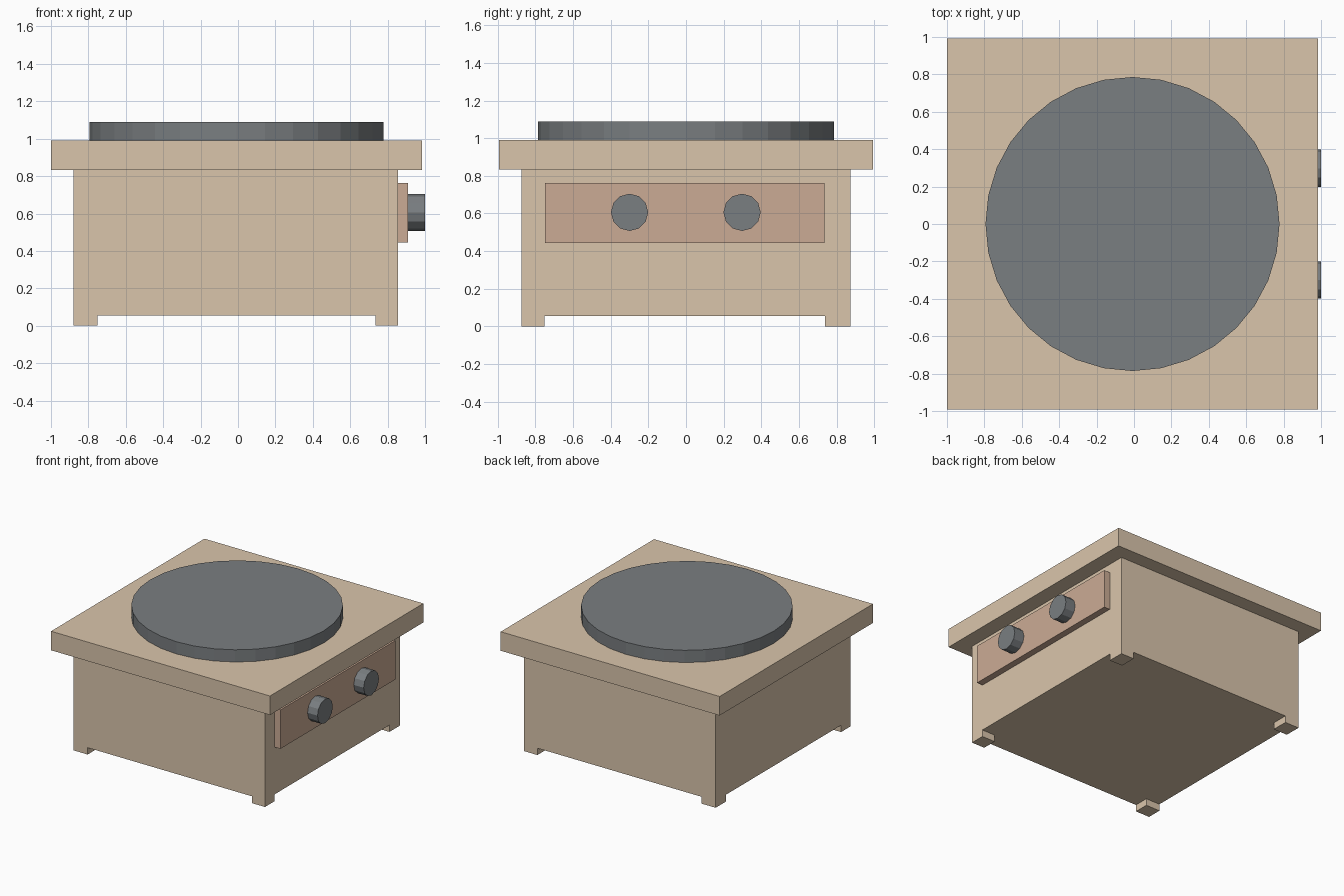
import bpy
from math import pi

if "Cube" in bpy.data.objects:
    bpy.data.objects.remove(bpy.data.objects["Cube"])


def material(name, rgb):
    m = bpy.data.materials.new(name)
    m.diffuse_color = (*rgb, 1)
    m.use_nodes = True
    m.node_tree.nodes["Principled BSDF"].inputs["Base Color"].default_value = m.diffuse_color
    return m


tan = material("tan", (0.70, 0.56, 0.41))
clay = material("clay", (0.60, 0.41, 0.30))
slate = material("slate", (0.195, 0.21, 0.22))


def box(name, lo, hi, mat):
    center = [(a + b) / 2 for a, b in zip(lo, hi)]
    bpy.ops.mesh.primitive_cube_add(size=1, location=center)
    ob = bpy.context.object
    ob.name = name
    ob.scale = [b - a for a, b in zip(lo, hi)]
    bpy.ops.object.transform_apply(location=False, rotation=False, scale=True)
    ob.data.materials.append(mat)
    return ob


def disc(name, sides, radius, depth, loc, rot, mat):
    bpy.ops.mesh.primitive_cylinder_add(vertices=sides, radius=radius, depth=depth,
                                        location=loc, rotation=rot)
    ob = bpy.context.object
    ob.name = name
    ob.data.materials.append(mat)
    return ob


# Cabinet body and overhanging worktop
X0, X1, Y = -0.88, 0.856, 0.873
box("body", (X0, -Y, 0.056), (X1, Y, 0.834), tan)
box("worktop", (-1.0, -0.993, 0.834), (0.985, 0.993, 0.99), tan)

# Four corner feet, flush with the body
for side, xa, xb in (("left", X0, -0.752), ("right", 0.736, X1)):
    for end, ya, yb in (("front", -Y, -0.752), ("back", 0.738, Y)):
        box(f"{end}_{side}_foot", (xa, ya, 0), (xb, yb, 0.056), tan)

# Round hot plate
disc("hot_plate", 32, 0.786, 0.10, (-0.008, 0, 1.04), (0, 0, 0), slate)

# Control panel with two knobs on the right side
box("control_panel", (X1, -0.75, 0.444), (0.91, 0.737, 0.763), clay)
for name, y in (("front_knob", -0.30), ("back_knob", 0.298)):
    disc(name, 12, 0.099, 0.09, (0.955, y, 0.606), (0, pi / 2, 0), slate)
